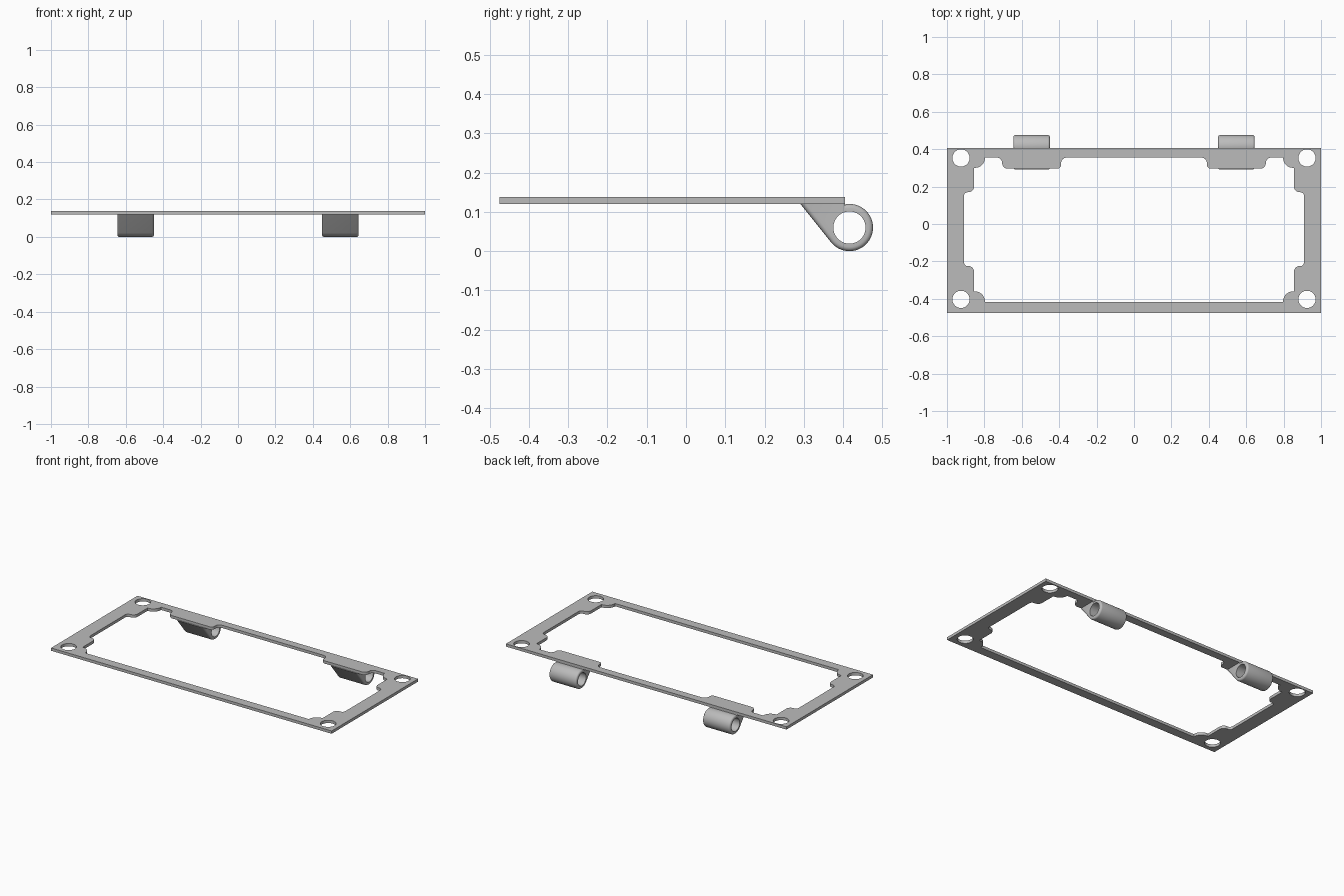
import bpy, bmesh
from math import pi, sin, cos, acos, asin, atan2, hypot, radians
from mathutils import Vector

cube = bpy.data.objects.get("Cube")
if cube:
    bpy.data.objects.remove(cube)

# Single grey finish
grey = bpy.data.materials.new("grey_metal")
grey.use_nodes = True
colour = (0.5, 0.5, 0.5, 1)
grey.diffuse_color = colour
grey.node_tree.nodes["Principled BSDF"].inputs["Base Color"].default_value = colour


def circle(cx, cy, r, n=40):
    return [(cx + r * cos(2 * pi * i / n), cy + r * sin(2 * pi * i / n)) for i in range(n)]


def rounded(corners, steps=8):
    """Outline with each (x, y, radius) right-angle corner filleted."""
    out = []
    for i, (x, y, r) in enumerate(corners):
        p = Vector((x, y))
        if r == 0:
            out.append((x, y))
            continue
        a = (Vector(corners[i - 1][:2]) - p).normalized() * r
        b = (Vector(corners[(i + 1) % len(corners)][:2]) - p).normalized() * r
        for k in range(steps + 1):
            t = k / steps * pi / 2
            out.append(tuple(p + a * (1 - sin(t)) + b * (1 - cos(t))))
    return out


def loft(name, sections, place):
    """Skin matching sets of loops [(level, loops)] and cap both ends, holes included."""
    bm = bmesh.new()
    rings = [[[bm.verts.new(place(u, v, level)) for u, v in loop] for loop in loops]
             for level, loops in sections]
    for lower, upper in zip(rings, rings[1:]):
        for a, b in zip(lower, upper):
            for i in range(len(a)):
                bm.faces.new((a[i - 1], a[i], b[i], b[i - 1]))
    for end in (rings[0], rings[-1]):
        edges = [bm.edges.get((r[i - 1], r[i])) for r in end for i in range(len(r))]
        bmesh.ops.triangle_fill(bm, edges=edges, use_beauty=True)
    bmesh.ops.recalc_face_normals(bm, faces=bm.faces)
    mesh = bpy.data.meshes.new(name)
    bm.to_mesh(mesh)
    bm.free()
    obj = bpy.data.objects.new(name, mesh)
    mesh.materials.append(grey)
    bpy.context.collection.objects.link(obj)
    bpy.ops.object.select_all(action='DESELECT')
    obj.select_set(True)
    bpy.context.view_layer.objects.active = obj
    bpy.ops.object.shade_smooth_by_angle(angle=radians(30))
    return obj


# Frame plate: rectangle with stepped opening and corner screw holes
BOTTOM, TOP, BACK, FRONT = 0.12, 0.138, 0.405, -0.475
half = [(0.39, 0.355, 0.03), (0.39, 0.296, 0.02), (0.705, 0.296, 0.03), (0.705, 0.355, 0.028),
        (0.797, 0.355, 0), (0.797, 0.3, 0.054), (0.855, 0.3, 0),
        (0.855, 0.17, 0.03), (0.909, 0.17, 0.02),
        (0.909, -0.225, 0.02), (0.855, -0.225, 0.03),
        (0.855, -0.36, 0), (0.797, -0.36, 0.054), (0.797, -0.417, 0)]
opening = rounded(half + [(-x, y, r) for x, y, r in reversed(half)])
border = [(-1, FRONT), (1, FRONT), (1, BACK), (-1, BACK)]
holes = [circle(s * 0.925, y, 0.046) for s in (-1, 1) for y in (0.353, -0.403)]
plate_loops = [border, opening] + holes
loft("frame_plate", [(BOTTOM, plate_loops), (TOP, plate_loops)], lambda u, v, w: (u, v, w))

# Hinge knuckles: barrel with a tangent gusset running up to the plate
CY, CZ, R, BORE = 0.416, 0.06, 0.06, 0.041
TIP = 0.291
to_centre = atan2(CZ - BOTTOM, CY - TIP)
slope = to_centre - asin(R / hypot(CY - TIP, CZ - BOTTOM))


def knuckle_profile(inset):
    r = R - inset
    start = slope - pi / 2
    end = acos((BACK - CY) / r)
    arc = [start + (end - start) * i / 40 for i in range(41)]
    pts = [(CY + r * cos(a), CZ + r * sin(a)) for a in arc]
    ty, tz = pts[0]
    roof = BOTTOM + 0.001
    return [(ty + (roof - tz) * cos(slope) / sin(slope), roof)] + pts + [(BACK - 0.001, roof)]


ROUND, NEAR, FAR = 0.011, 0.45, 0.645
bore = circle(CY, CZ, BORE)
angles = [i * pi / 8 for i in range(5)]
ends = [(ROUND * (1 - sin(a)), ROUND * (1 - cos(a))) for a in angles]
sections = [(NEAR + d, [knuckle_profile(i), bore]) for i, d in ends]
sections = [(NEAR + ROUND * (1 - cos(a)), [knuckle_profile(ROUND * (1 - sin(a))), bore])
            for a in angles]
sections += [(NEAR + FAR - x, loops) for x, loops in reversed(sections)]
for side, s in (("left", 1), ("right", -1)):
    loft(side + "_hinge_knuckle", sections, lambda u, v, w: (s * w, u, v))
